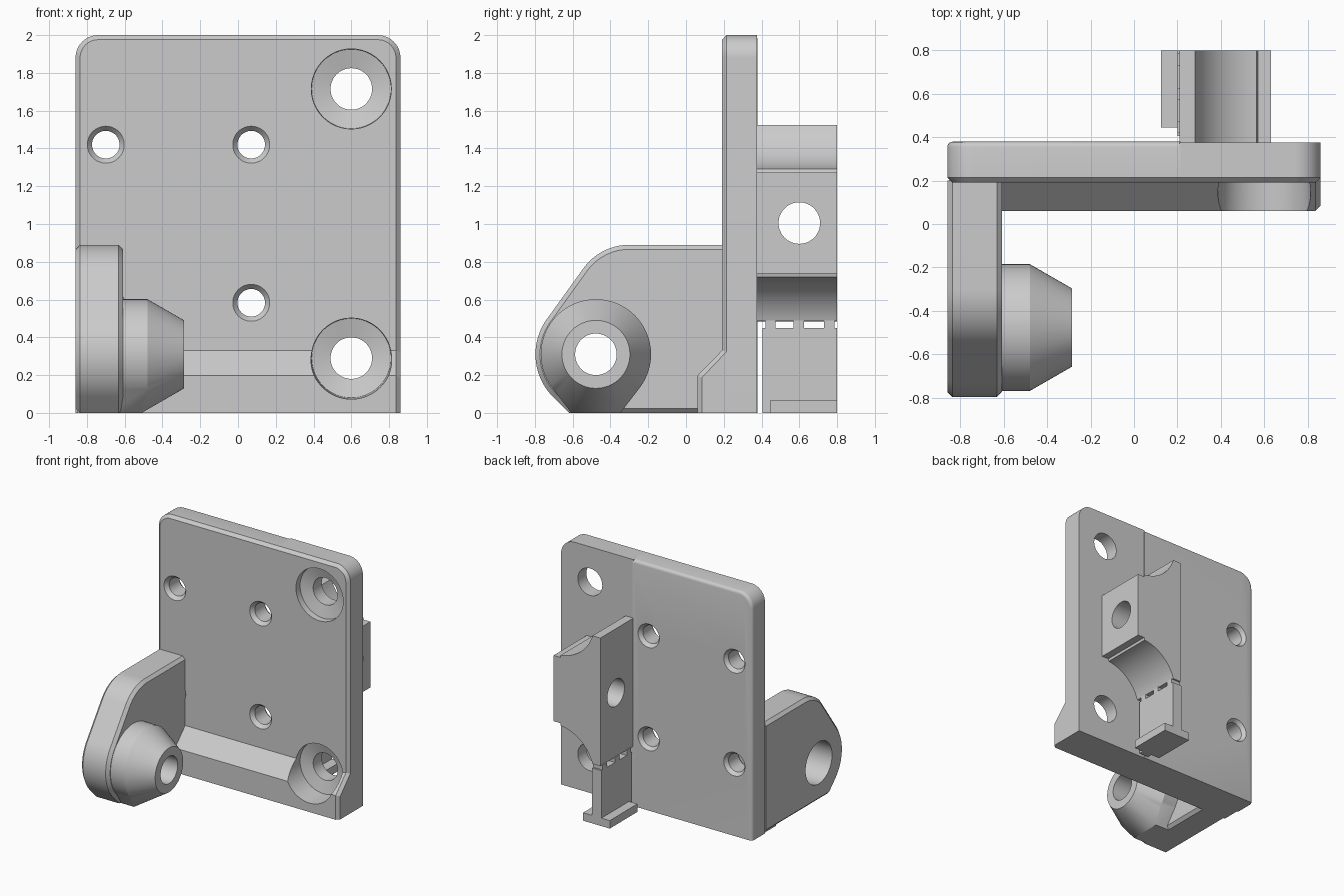
import bpy, bmesh
from math import sin, cos, radians, pi
from mathutils import Vector

if "Cube" in bpy.data.objects:
    bpy.data.objects.remove(bpy.data.objects["Cube"], do_unlink=True)

grey = bpy.data.materials.new("plain grey")
grey.use_nodes = True
grey.diffuse_color = (0.6, 0.6, 0.6, 1)
grey.node_tree.nodes["Principled BSDF"].inputs["Base Color"].default_value = (0.6, 0.6, 0.6, 1)


def finish(name, bm):
    bmesh.ops.remove_doubles(bm, verts=bm.verts[:], dist=0.00001)
    bmesh.ops.recalc_face_normals(bm, faces=bm.faces[:])
    mesh = bpy.data.meshes.new(name)
    bm.to_mesh(mesh)
    bm.free()
    mesh.materials.append(grey)
    ob = bpy.data.objects.new(name, mesh)
    bpy.context.collection.objects.link(ob)
    return ob


def arc(a, b, r, start, end, n=12):
    angles = [radians(start + (end - start) * i / n) for i in range(n + 1)]
    return [(a + r * cos(t), b + r * sin(t)) for t in angles]


def place(axis, a, b, depth):
    """Profile point (a, z) pushed out along x or y."""
    return Vector((depth, a, b)) if axis == "x" else Vector((a, depth, b))


def prism(name, pts, axis, lo, hi, bevels=()):
    """Extruded profile; each bevel picks edges by a rule on their midpoint."""
    bm = bmesh.new()
    near, far = [[bm.verts.new(place(axis, a, b, d)) for a, b in pts] for d in (lo, hi)]
    bm.faces.new(near)
    bm.faces.new(far[::-1])
    for i in range(len(pts)):
        j = (i + 1) % len(pts)
        bm.faces.new((near[j], near[i], far[i], far[j]))
    bmesh.ops.recalc_face_normals(bm, faces=bm.faces[:])
    for rule, width, segs in bevels:
        edges = [e for e in bm.edges if rule((e.verts[0].co + e.verts[1].co) / 2)]
        bmesh.ops.bevel(bm, geom=edges, offset=width, segments=segs,
                        affect="EDGES", profile=0.5)
    return finish(name, bm)


def box(name, x, y, z):
    return prism(name, [(x[0], z[0]), (x[1], z[0]), (x[1], z[1]), (x[0], z[1])], "y", *y)


def lathe(name, axis, a, z, profile, n=48):
    """Closed turned solid; profile is (depth, radius) pairs."""
    bm = bmesh.new()
    rings = [[bm.verts.new(place(axis, a + r * cos(2 * pi * i / n), z + r * sin(2 * pi * i / n), d))
              for i in range(n)] for d, r in profile]
    for p, q in zip(rings, rings[1:]):
        for i in range(n):
            j = (i + 1) % n
            bm.faces.new((p[i], p[j], q[j], q[i]))
    bm.faces.new(rings[0])
    bm.faces.new(rings[-1])
    return finish(name, bm)


def cut(tool, *targets):
    for target in targets:
        mod = target.modifiers.new("cut", "BOOLEAN")
        mod.operation, mod.object, mod.solver = "DIFFERENCE", tool, "EXACT"
        bpy.context.view_layer.objects.active = target
        bpy.ops.object.modifier_apply(modifier=mod.name)
    bpy.data.objects.remove(tool, do_unlink=True)


# Upright plate: the left-hand part has a rounded rear edge, the other a square one
plate_main = prism("plate_main", [(-0.86, 0), (0.215, 0), (0.215, 2)] + arc(-0.74, 1.88, 0.12, 90, 180),
                   "y", 0.19, 0.379, [
    (lambda c: c.y < 0.191 and c.z > 0.001 and c.x < 0.214, 0.024, 1),
    (lambda c: c.y > 0.378 and c.z > 0.001 and c.x < 0.214, 0.025, 4)])
plate_side = prism("plate_side", [(0.21, 0), (0.86, 0)] + arc(0.74, 1.88, 0.12, 0, 90) + [(0.21, 2)],
                   "y", 0.19, 0.375, [
    (lambda c: c.y < 0.191 and c.z > 0.001 and c.x > 0.211, 0.024, 1)])

# Sloped foot along the bottom of the plate
foot = prism("foot", [(0.06, 0), (0.22, 0), (0.22, 0.33), (0.19, 0.33), (0.06, 0.197)],
             "x", -0.85, 0.86,
             [(lambda c: c.x > 0.859 and c.y < 0.189 and c.z > 0.001, 0.024, 1)])

# Side arm with rounded front
arm_outline = ([(0.2, 0), (0.2, 0.89)] + arc(-0.3, 0.59, 0.3, 90, 142)
               + arc(-0.477, 0.31, 0.32, 142, 225, 20) + [(-0.62, 0)])
arm = prism("side_arm", arm_outline, "x", -0.86, -0.608, [
    (lambda c: c.x > -0.609 and c.y < 0.199, 0.024, 1),
    (lambda c: c.x < -0.859 and c.y < 0.199, 0.024, 1)])

# Tapered boss, widened to a flat underside
bm = bmesh.new()
for x, r in ((-0.7, 0.292), (-0.48, 0.292), (-0.285, 0.18)):
    for a, z in arc(-0.477, 0.31, r, 0, 354.375, 63):
        bm.verts.new((x, a, z))
for x in (-0.7, -0.51):
    for side in (-0.13, 0.13):
        bm.verts.new((x, -0.477 + side, 0))
bmesh.ops.convex_hull(bm, input=bm.verts[:])
bmesh.ops.delete(bm, geom=[v for v in bm.verts if not v.link_faces], context="VERTS")
bmesh.ops.dissolve_limit(bm, angle_limit=0.002, verts=bm.verts[:], edges=bm.edges[:])
boss = finish("arm_boss", bm)

# Bore through the boss, wider from the outer side
cut(lathe("bore", "x", -0.477, 0.31,
          [(-0.9, 0.17), (-0.5, 0.17), (-0.5, 0.11), (-0.2, 0.11)]), arm, boss)

# Counterbored bolt holes
bolt_profile = [(0, 0.22), (0.24, 0.21), (0.265, 0.11), (0.5, 0.11)]
cut(lathe("bolt_hole", "y", 0.6, 1.715, bolt_profile), plate_side)
cut(lathe("bolt_hole", "y", 0.6, 0.29, bolt_profile), plate_side, foot)

# Four small countersunk holes
for x in (-0.7, 0.07):
    for z in (1.42, 0.583):
        cut(lathe("small_hole", "y", x, z,
                  [(0.18, 0.106), (0.22, 0.073), (0.35, 0.073), (0.39, 0.104)]), plate_main)

# Rear lug, hollowed above and below around the bolts
mid = 1.005
upper = ([(0.63, 1.272), (0.57, 1.272)] + arc(0.6, 1.625, 0.335, 264, 197.4, 16)
         + [(0.21, 1.525)])
lower = [(x, 2 * mid - z) for x, z in reversed(upper)]
lug = prism("rear_lug", upper + lower, "y", 0.36, 0.8)
cut(lathe("lug_hole", "x", 0.6, mid, [(0, 0.11), (0.9, 0.11)]), lug)

# Breakaway support under the lug
parts = [plate_main, plate_side, foot, arm, boss, lug,
         box("support_wall", (0.2, 0.285), (0.405, 0.8), (0, 0.45)),
         box("support_base", (0.125, 0.365), (0.445, 0.8), (0, 0.065))]
for i, y in enumerate((0.42, 0.57, 0.73)):
    parts.append(box("support_tab_%d" % (i + 1), (0.2, 0.285), (y, y + 0.055), (0.44, 0.49)))

# Smooth the round faces, keep edges sharp
bpy.ops.object.select_all(action="DESELECT")
for ob in parts:
    ob.select_set(True)
bpy.context.view_layer.objects.active = plate_main
bpy.ops.object.shade_smooth_by_angle(angle=radians(25))
